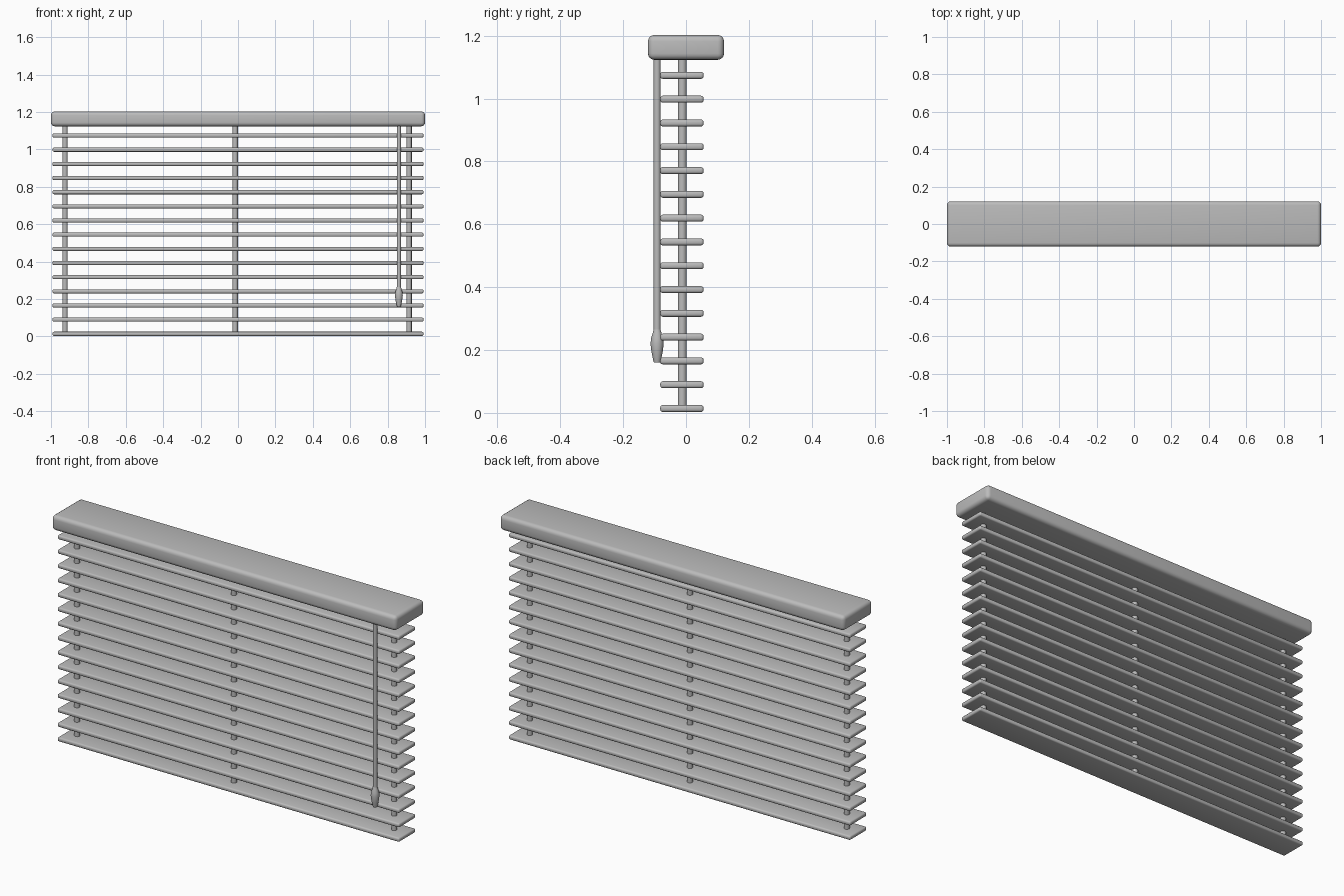
import bpy, bmesh, math

cube = bpy.data.objects.get("Cube")
if cube:
    bpy.data.objects.remove(cube, do_unlink=True)

grey = bpy.data.materials.new("plain_grey")
grey.use_nodes = True
GREY = (0.5, 0.5, 0.5, 1)
grey.diffuse_color = GREY
grey.node_tree.nodes["Principled BSDF"].inputs["Base Color"].default_value = GREY


def finish(name, bm):
    mesh = bpy.data.meshes.new(name)
    bmesh.ops.recalc_face_normals(bm, faces=bm.faces)
    bm.to_mesh(mesh)
    bm.free()
    mesh.materials.append(grey)
    obj = bpy.data.objects.new(name, mesh)
    bpy.context.collection.objects.link(obj)
    bpy.ops.object.select_all(action="DESELECT")
    obj.select_set(True)
    bpy.context.view_layer.objects.active = obj
    bpy.ops.object.shade_smooth_by_angle(angle=math.radians(40))
    return obj


def rounded_box(name, size, centre, radius, segments):
    bm = bmesh.new()
    bmesh.ops.create_cube(bm, size=1)
    bmesh.ops.scale(bm, vec=size, verts=bm.verts)
    bmesh.ops.bevel(bm, geom=bm.edges[:], offset=radius, segments=segments,
                    profile=0.5, affect="EDGES")
    bmesh.ops.translate(bm, vec=centre, verts=bm.verts)
    return finish(name, bm)


def turned(name, x, y, profile, sides=20):
    """Solid of revolution about a vertical axis, from (radius, height) pairs."""
    bm = bmesh.new()
    rings = []
    for r, z in profile:
        rings.append([bm.verts.new((x + r * math.cos(math.tau * i / sides),
                                    y + r * math.sin(math.tau * i / sides), z))
                      for i in range(sides)])
    for low, high in zip(rings, rings[1:]):
        for i in range(sides):
            j = (i + 1) % sides
            bm.faces.new((low[i], low[j], high[j], high[i]))
    bm.faces.new(rings[0])
    bm.faces.new(rings[-1])
    return finish(name, bm)


# Head rail
rounded_box("head_rail", (2, 0.242, 0.079), (0, 0, 1.163), 0.02, 4)

# Horizontal slats
SLATS, PITCH = 15, 0.0757
for n in range(SLATS):
    rounded_box(f"slat_{n + 1}", (1.984, 0.138, 0.022),
                (0, -0.013, 0.014 + n * PITCH), 0.008, 3)

# Ladder cords
for name, x in (("right", -0.925), ("middle", -0.015), ("left", 0.915)):
    turned(f"{name}_cord", x, -0.012, [(0.014, 0.014), (0.014, 1.14)])

# Tilt wand with its teardrop handle
turned("tilt_wand", 0.86, -0.092, [(0.011, 0.24), (0.011, 1.14)])
turned("wand_handle", 0.86, -0.092,
       [(0.01, 0.16), (0.013, 0.17), (0.018, 0.195), (0.021, 0.22),
        (0.019, 0.238), (0.014, 0.254), (0.011, 0.265)])
